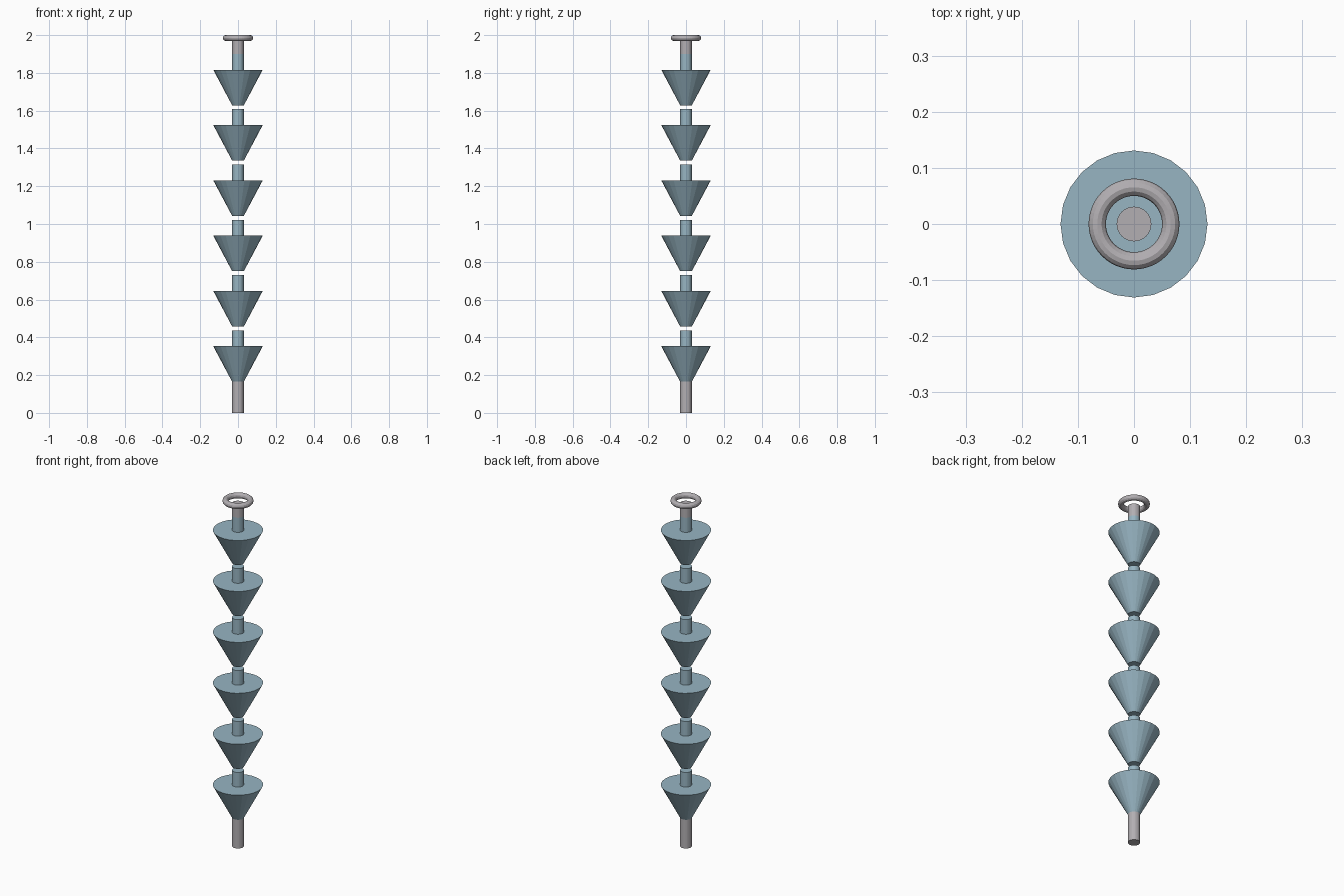
import bpy

cube = bpy.data.objects.get("Cube")
if cube:
    bpy.data.objects.remove(cube, do_unlink=True)

SIDES = 24
STEM_R, CUP_R = 0.031, 0.131
PITCH, COUNT = 0.2927, 6
CUP_BASE, CUP_TOP, STEM_TOP = 0.165, 0.353, 0.437


def make_material(name, color):
    mat = bpy.data.materials.new(name)
    mat.use_nodes = True
    mat.diffuse_color = (*color, 1)
    mat.node_tree.nodes["Principled BSDF"].inputs["Base Color"].default_value = (*color, 1)
    return mat


blue = make_material("pale_blue", (0.31, 0.46, 0.54))
grey = make_material("light_grey", (0.45, 0.43, 0.45))


def frustum(name, r_low, r_high, z_low, z_high, mat):
    bpy.ops.mesh.primitive_cone_add(
        vertices=SIDES, radius1=r_low, radius2=r_high,
        depth=z_high - z_low, location=(0, 0, (z_low + z_high) / 2))
    obj = bpy.context.object
    obj.name = name
    obj.data.materials.append(mat)
    return obj


# Lower rod
frustum("lower_rod", STEM_R, STEM_R, 0, CUP_BASE, grey)

# Repeated cups, each with a short stem and a gap above it
for i in range(COUNT):
    z = i * PITCH
    frustum(f"cup_{i + 1}", STEM_R, CUP_R, CUP_BASE + z, CUP_TOP + z, blue)
    frustum(f"stem_{i + 1}", STEM_R, STEM_R, CUP_TOP + z, STEM_TOP + z, blue)

# Upper rod, ending just under the ring
frustum("upper_rod", STEM_R, STEM_R, STEM_TOP + (COUNT - 1) * PITCH, 1.97, grey)

# Hanging ring
bpy.ops.mesh.primitive_torus_add(
    major_radius=0.0655, minor_radius=0.0155,
    major_segments=48, minor_segments=12, location=(0, 0, 1.9845))
ring = bpy.context.object
ring.name = "hanging_ring"
ring.data.materials.append(grey)
